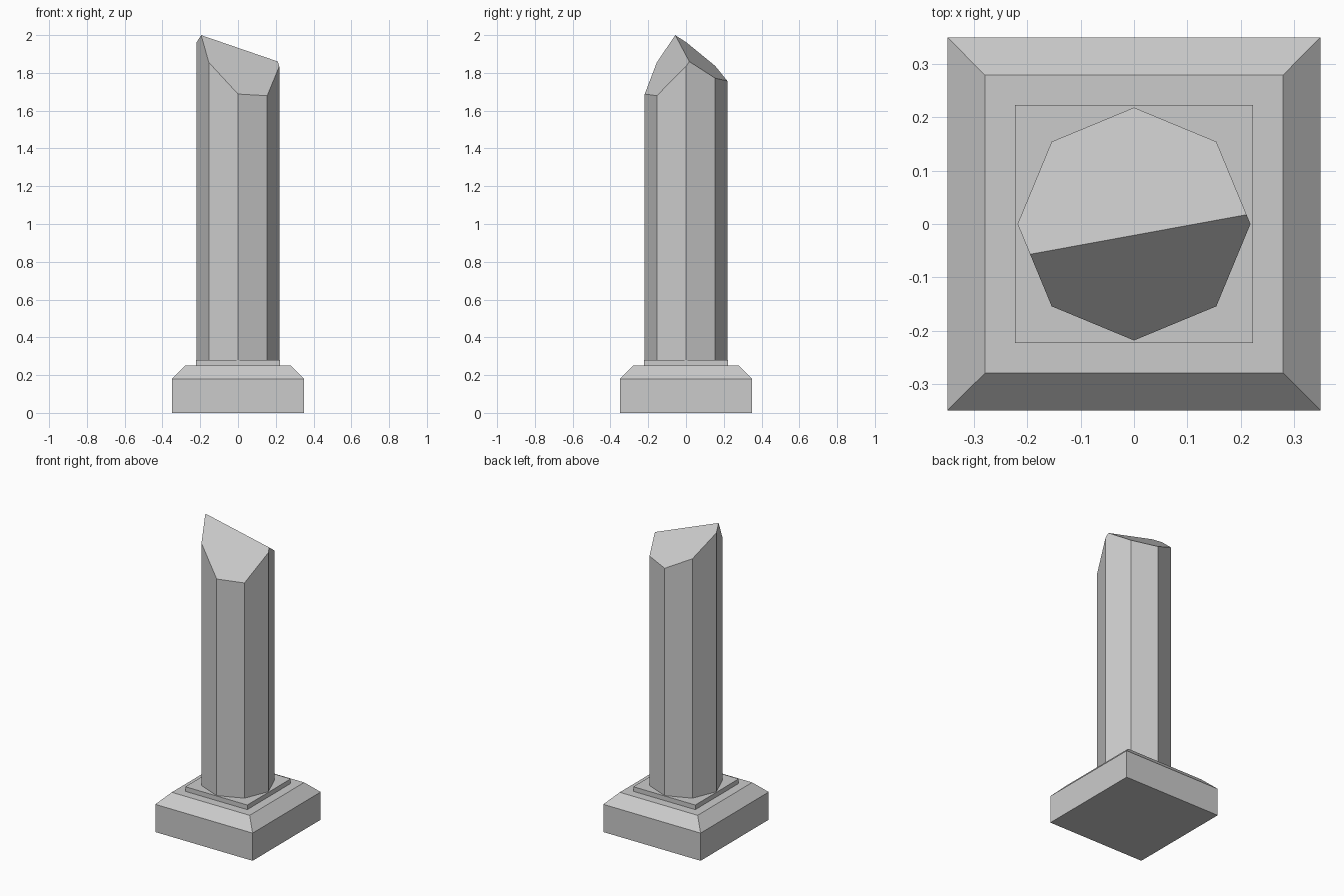
import bpy, bmesh, math
from mathutils import Vector

if "Cube" in bpy.data.objects:
    bpy.data.objects.remove(bpy.data.objects["Cube"])


def make_object(name, bm):
    bmesh.ops.recalc_face_normals(bm, faces=bm.faces)
    mesh = bpy.data.meshes.new(name)
    bm.to_mesh(mesh)
    bm.free()
    obj = bpy.data.objects.new(name, mesh)
    bpy.context.collection.objects.link(obj)
    return obj


def loft(rings):
    """Closed solid from (sides, radius, start angle, z) rings."""
    bm = bmesh.new()
    loops = []
    for n, r, start, z in rings:
        angles = [start + math.tau * i / n for i in range(n)]
        loops.append([bm.verts.new((r * math.cos(a), r * math.sin(a), z)) for a in angles])
    for low, high in zip(loops, loops[1:]):
        n = len(low)
        for i in range(n):
            j = (i + 1) % n
            bm.faces.new((low[i], low[j], high[j], high[i]))
    bm.faces.new(loops[0][::-1])
    bm.faces.new(loops[-1])
    return bm


def square(half, z):
    return (4, half * math.sqrt(2), math.pi / 4, z)


# Square base with a sloped upper edge
make_object("base", loft([square(0.35, 0), square(0.35, 0.18), square(0.28, 0.25)]))

# Thin square step under the shaft
make_object("plinth", loft([square(0.223, 0.25), square(0.223, 0.28)]))

# Octagonal shaft, its top broken off along two slanted planes
shaft = loft([(8, 0.2185, 0, 0.28), (8, 0.2185, 0, 2.4)])
breaks = [  # point on plane, slope in x, slope in y
    ((-0.155, -0.155, 1.855), -0.57, 1.24),
    ((0, 0.155, 1.804), -0.21, -0.73),
]
for point, sx, sy in breaks:
    cut = bmesh.ops.bisect_plane(
        shaft, geom=shaft.verts[:] + shaft.edges[:] + shaft.faces[:],
        plane_co=Vector(point), plane_no=Vector((-sx, -sy, 1)).normalized(),
        clear_outer=True)
    edges = [e for e in cut["geom_cut"] if isinstance(e, bmesh.types.BMEdge)]
    bmesh.ops.contextual_create(shaft, geom=edges)
make_object("broken_shaft", shaft)
